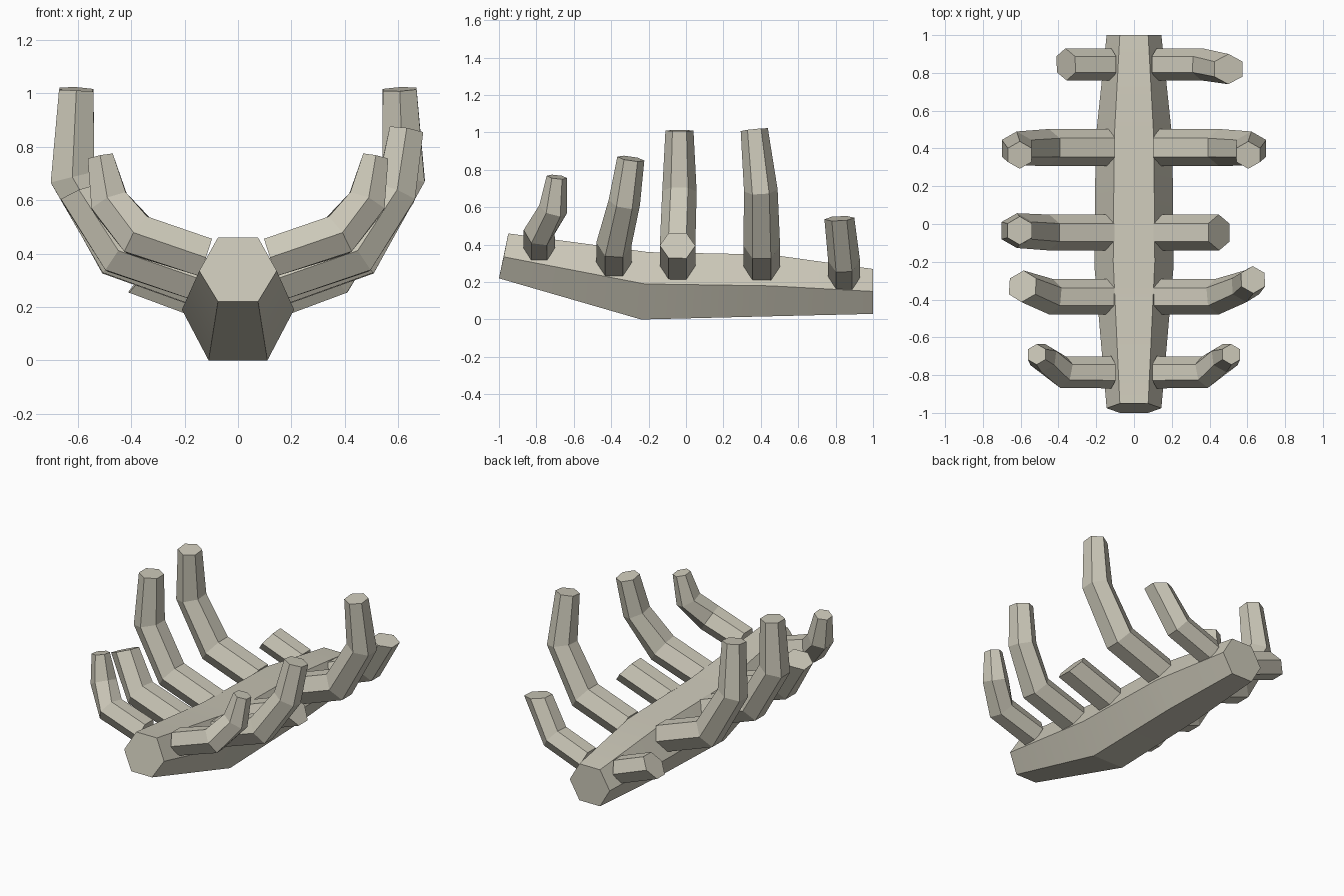
import bpy
import bmesh
import math
from mathutils import Vector

cube = bpy.data.objects.get("Cube")
if cube:
    bpy.data.objects.remove(cube)

# Single bone colour
bone = bpy.data.materials.new("bone")
bone.use_nodes = True
BONE = (0.60, 0.575, 0.48, 1)
bone.diffuse_color = BONE
bone.node_tree.nodes["Principled BSDF"].inputs["Base Color"].default_value = BONE


def loft(name, rings, smooth_angle):
    """Skin a list of equal rings and cap both ends."""
    bm = bmesh.new()
    loops = [[bm.verts.new(p) for p in ring] for ring in rings]
    n = len(loops[0])
    for a, b in zip(loops, loops[1:]):
        for i in range(n):
            j = (i + 1) % n
            bm.faces.new((a[i], a[j], b[j], b[i]))
    bm.faces.new(loops[0])
    bm.faces.new(loops[-1])
    bmesh.ops.recalc_face_normals(bm, faces=bm.faces)
    mesh = bpy.data.meshes.new(name)
    bm.to_mesh(mesh)
    bm.free()
    mesh.materials.append(bone)
    obj = bpy.data.objects.new(name, mesh)
    bpy.context.collection.objects.link(obj)
    if smooth_angle:
        bpy.ops.object.select_all(action="DESELECT")
        obj.select_set(True)
        bpy.context.view_layer.objects.active = obj
        bpy.ops.object.shade_smooth_by_angle(angle=math.radians(smooth_angle))
    return obj


def spine_ring(y, lean, low, mid, high, flat, wide):
    """Six-sided section; lean shifts bottom and top along y."""
    return [(-flat, y - lean, low), (flat, y - lean, low), (wide, y, mid),
            (flat, y + lean, high), (-flat, y + lean, high), (-wide, y, mid)]


def rib(name, path, radii, keep, side):
    """Hexagonal tube with mitred bends; keep = rings left before the break."""
    pts = [Vector(p) for p in path]
    rings = []
    for i in range(keep):
        before = (pts[i] - pts[max(i - 1, 0)]).normalized()
        after = (pts[min(i + 1, len(pts) - 1)] - pts[i]).normalized()
        along = (before + after).normalized()
        bend = max(along.dot(before), along.dot(after))
        across = Vector((0, 1, 0))
        across = (across - along * across.dot(along)).normalized()
        up = along.cross(across) / bend
        ring = []
        for k in range(6):
            a = k * math.pi / 3
            p = pts[i] + radii[i] * (across * math.cos(a) + up * math.sin(a))
            ring.append((side * p.x, p.y, p.z))
        rings.append(ring)
    loft(name, rings, 0)


# Spine
loft("spine", [
    spine_ring(-0.975, 0.025, 0.22, 0.335, 0.46, 0.075, 0.145),
    spine_ring(-0.22, 0.02, 0, 0.19, 0.36, 0.11, 0.21),
    spine_ring(0.45, 0, 0.017, 0.18, 0.347, 0.105, 0.203),
    spine_ring(1, 0, 0.03, 0.15, 0.27, 0.075, 0.145),
], 15)

# Ribs front to back: path, radii, rings kept on the left and on the right
RIBS = {
    "first_rib": ([(0.12, -0.785, 0.385), (0.375, -0.785, 0.468),
                   (0.48, -0.71, 0.59), (0.515, -0.69, 0.762)],
                  (0.085, 0.085, 0.078, 0.055), 4, 4),
    "second_rib": ([(0.13, -0.385, 0.30), (0.44, -0.385, 0.405),
                    (0.59, -0.33, 0.625), (0.63, -0.295, 0.86)],
                   (0.095, 0.095, 0.085, 0.073), 4, 3),
    "third_rib": ([(0.13, -0.045, 0.28), (0.45, -0.045, 0.395),
                   (0.62, -0.035, 0.685), (0.605, -0.035, 1.01)],
                  (0.095, 0.095, 0.092, 0.075), 2, 4),
    "fourth_rib": ([(0.13, 0.405, 0.28), (0.45, 0.405, 0.395),
                    (0.62, 0.40, 0.69), (0.605, 0.365, 1.015)],
                   (0.098, 0.098, 0.09, 0.073), 4, 4),
    "fifth_rib": ([(0.12, 0.845, 0.225), (0.36, 0.845, 0.315),
                   (0.5, 0.82, 0.54), (0.44, 0.82, 0.78)],
                  (0.085, 0.085, 0.08, 0.07), 3, 2),
}
for name, (path, radii, left, right) in RIBS.items():
    rib("left_" + name, path, radii, left, 1)
    rib("right_" + name, path, radii, right, -1)
